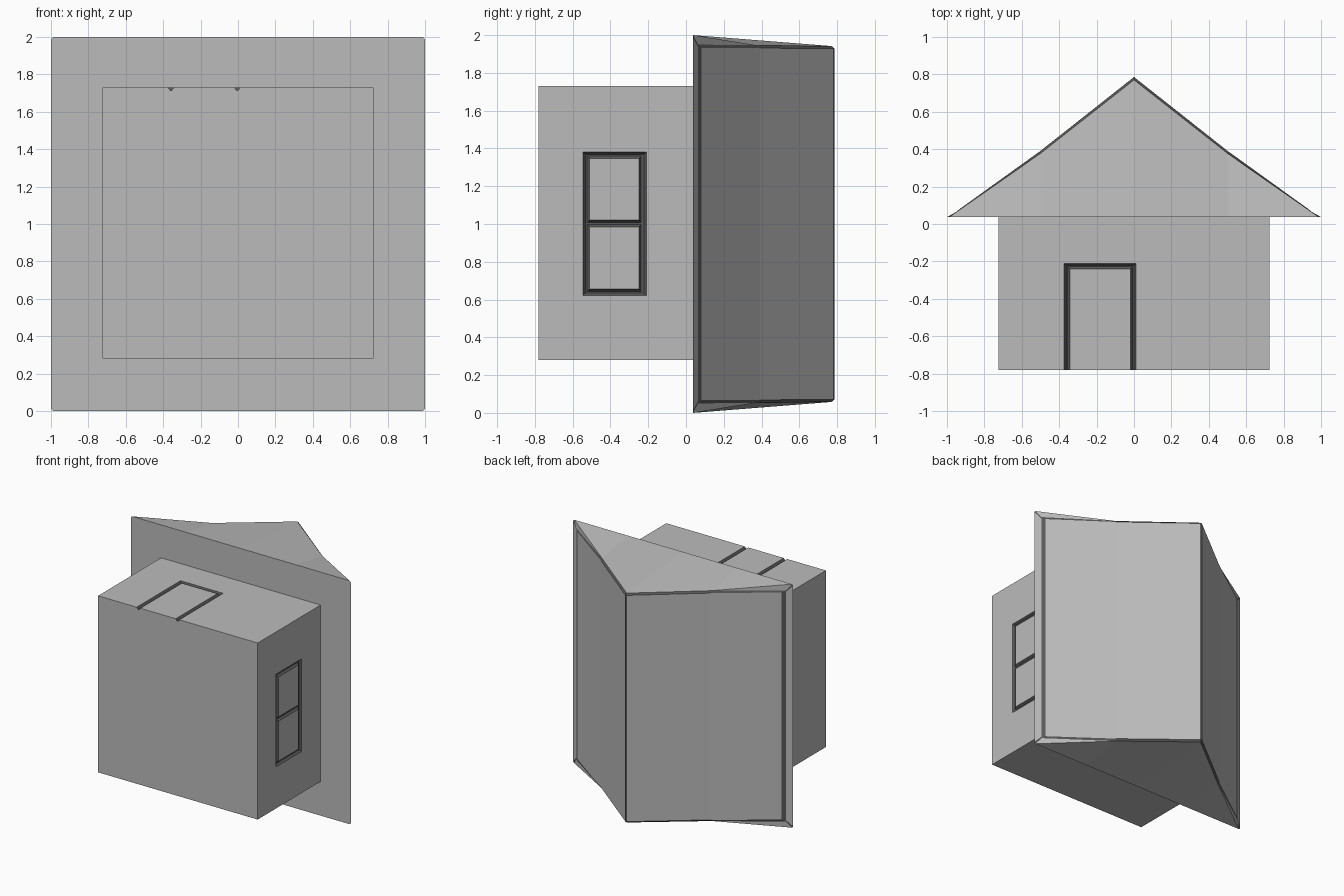
import bpy, bmesh
from mathutils import Vector

if "Cube" in bpy.data.objects:
    bpy.data.objects.remove(bpy.data.objects["Cube"])


def grey(name, v):
    m = bpy.data.materials.new(name)
    m.diffuse_color = (v, v, v, 1)
    m.use_nodes = True
    m.node_tree.nodes["Principled BSDF"].inputs["Base Color"].default_value = m.diffuse_color
    return m


MATS = [grey("plain", 0.5), grey("trim", 0.1)]


def make(name, verts, faces, dark=(), loc=(0, 0, 0), centre=None):
    """Mesh object; 'dark' lists trim faces. With centre, faces turn away from it."""
    bm = bmesh.new()
    vs = [bm.verts.new(v) for v in verts]
    for n, f in enumerate(faces):
        bm.faces.new([vs[i] for i in f]).material_index = int(n in dark)
    if centre is None:
        bmesh.ops.recalc_face_normals(bm, faces=bm.faces[:])
    else:
        for f in bm.faces:
            f.normal_update()
            if f.normal.dot(f.calc_center_median() - Vector(centre)) < 0:
                f.normal_flip()
    me = bpy.data.meshes.new(name)
    for m in MATS:
        me.materials.append(m)
    bm.to_mesh(me)
    bm.free()
    ob = bpy.data.objects.new(name, me)
    ob.location = loc
    bpy.context.collection.objects.link(ob)
    return ob


BOX = [(0, 1, 2, 3), (4, 5, 6, 7), (0, 1, 5, 4), (1, 2, 6, 5), (2, 3, 7, 6), (3, 0, 4, 7)]
DEPTH, SLOPE = 0.016, 0.8


def block(name, place, rect, d0, d1, slope, dark, taper_bottom=True):
    """Tapered block on a wall: rect at depth 0, growing by slope * depth."""
    u0, u1, v0, v1 = rect
    verts = []
    for d in (d0, d1):
        g = slope * d
        b = v0 - (g if taper_bottom else 0)
        verts += [place(u, v, d) for u, v in
                  ((u0 - g, b), (u1 + g, b), (u1 + g, v1 + g), (u0 - g, v1 + g))]
    return make(name, verts, BOX, dark)


W, FRONT = 0.725, 1.73
SIDES, ALL = range(2, 6), range(6)
on_front = lambda u, v, d: (u, v, FRONT - d)
on_side = lambda u, v, d: (W - d, v, u)

# House body
body = make("house_walls",
            [(x, y, z) for z in (0.28, FRONT)
             for x, y in ((-W, -0.78), (W, -0.78), (W, 0.04), (-W, 0.04))], BOX)

# Dark frame recesses for the door and the window
cutters = [block("door_recess", on_front, (-0.375, 0.012, -0.85, -0.21),
                 -0.01, DEPTH, -SLOPE, ALL),
           block("window_recess", on_side, (0.622, 1.382, -0.545, -0.21),
                 -0.01, DEPTH, -SLOPE, ALL)]
for c in cutters:
    c.hide_render = True
    c.hide_viewport = True
    m = body.modifiers.new("recess", 'BOOLEAN')
    m.operation = 'DIFFERENCE'
    m.solver = 'EXACT'
    m.material_mode = 'TRANSFER'
    m.object = c

# Door leaf and window panes, flush with the walls, with dark edges
block("door", on_front, (-0.342, -0.02, -0.78, -0.24), 0, DEPTH, SLOPE, (3, 4, 5), False)
for i, (a, b) in enumerate(((0.656, 0.984), (1.02, 1.348))):
    block(f"window_pane_{i}", on_side, (a, b, -0.51, -0.25), 0, DEPTH, SLOPE, SIDES)

# Roof: one quarter, mirrored across x and z
P = {
    'O': (0, 0.037, 0), 'E': (1, 0.037, 0), 'e': (1, 0.037, 0.988), 'A': (0.988, 0.037, 1),
    'G': (0.5, 0.037, 1), 'F': (0, 0.037, 1),
    'B': (0.952, 0.064, 0.95), 'S': (0.952, 0.064, 0.937),
    'C': (0.5, 0.377, 0.946), 'D': (0, 0.77, 0.942),
    'b': (0.928, 0.083, 0.933), 'c': (0.5, 0.391, 0.931), 'd': (0.01, 0.778, 0.929),
    'p': (0, 0.786, 0.929),
    'R': (0.952, 0.064, 0), 'r': (0.928, 0.083, 0), 's': (0.5, 0.391, 0),
    't': (0.01, 0.778, 0), 'q': (0, 0.786, 0),
}
keys = list(P)
plain = ["OEeAGF", "FGCD", "GAC", "ABC", "EeSR", "bcsr", "cdts"]
trim = ["AeSB", "SBb", "SbrR", "BCcb", "CDdc", "Ddp", "dpqt"]  # edge bands
make_faces = [[keys.index(k) for k in f] for f in plain + trim]
roof = make("roof", list(P.values()), make_faces,
            range(len(plain), len(make_faces)), (0, 0, 1), (0, 0.2, 0))
m = roof.modifiers.new("mirror", 'MIRROR')
m.use_axis = (True, False, True)
m.merge_threshold = 0.0005
